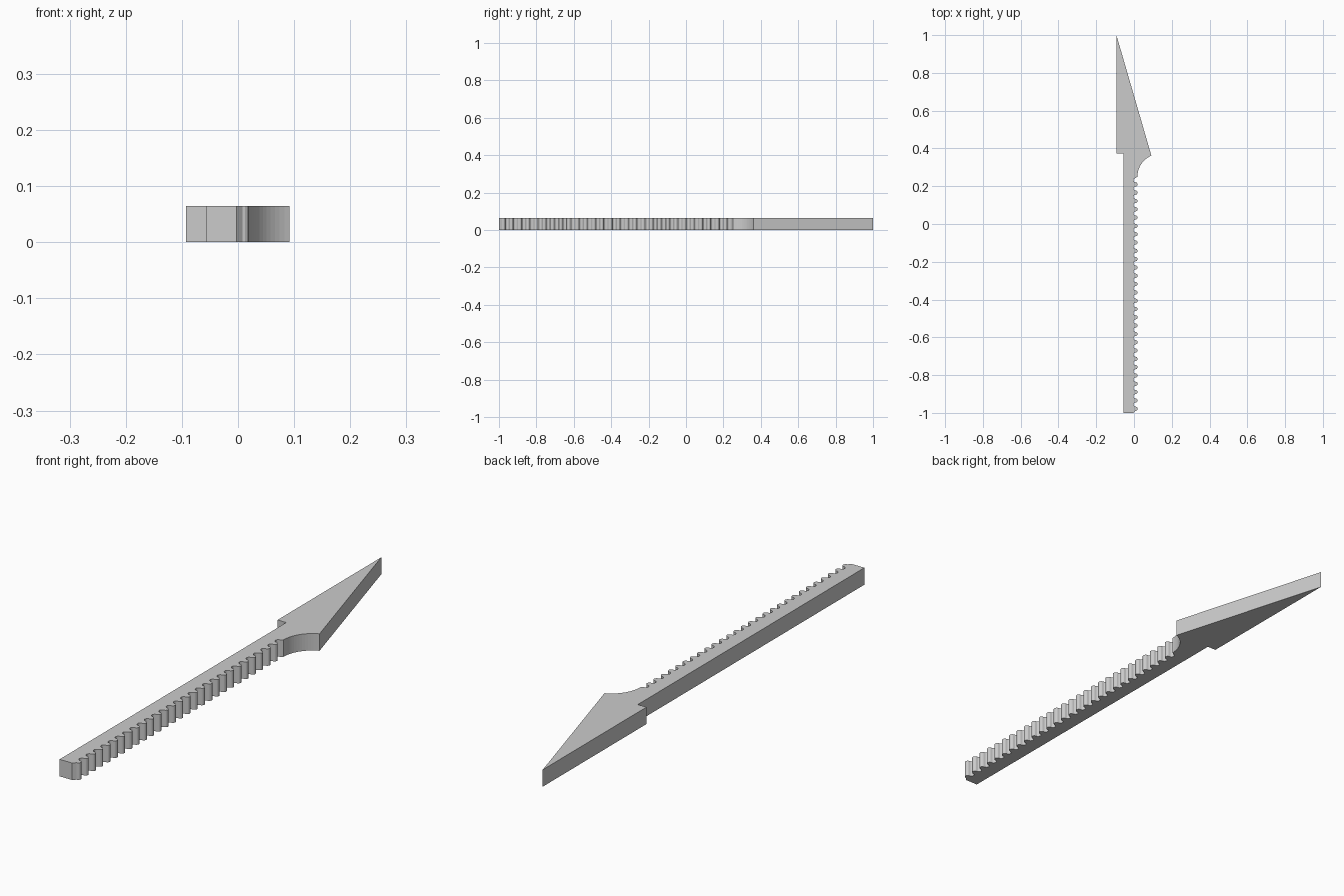
import bpy, bmesh
from math import sin, cos, pi, atan2

if "Cube" in bpy.data.objects:
    bpy.data.objects.remove(bpy.data.objects["Cube"])

HEIGHT = 0.065
PITCH, TEETH = 0.044, 28
R = PITCH / 4


def arc(cx, cy, r, a0, a1, n):
    return [(cx + r * cos(a0 + (a1 - a0) * i / n),
             cy + r * sin(a0 + (a1 - a0) * i / n)) for i in range(n + 1)]


# straight back and first corner of the handle
profile = [(-0.093, 1.0), (-0.093, 0.372), (-0.056, 0.372), (-0.056, -1.0), (-0.003, -1.0)]

# rounded teeth: alternating bump and valley half circles
for k in range(TEETH):
    y = -0.978 + k * PITCH
    profile += arc(0.008, y, R, -pi / 2, pi / 2, 8)
    profile += arc(0.008, y + PITCH / 2, R, -pi / 2, -3 * pi / 2, 8)[1:-1]
profile.append((0.008, -0.978 + (TEETH - 0.25) * PITCH))

# concave neck sweeping out to the blade heel
rad, cx, cy = 0.1218, 0.1398, 0.25
profile += arc(cx, cy, rad, pi, atan2(0.362 - cy, 0.092 - cx), 14)

# extrude the outline to a flat bar
bm = bmesh.new()
face = bm.faces.new([bm.verts.new((x, y, 0)) for x, y in profile])
ext = bmesh.ops.extrude_face_region(bm, geom=[face])
bmesh.ops.translate(bm, vec=(0, 0, HEIGHT),
                    verts=[v for v in ext["geom"] if isinstance(v, bmesh.types.BMVert)])
bmesh.ops.recalc_face_normals(bm, faces=bm.faces)
bmesh.ops.triangulate(bm, faces=[f for f in bm.faces if len(f.verts) > 4])
mesh = bpy.data.meshes.new("toothed_blade")
bm.to_mesh(mesh)
bm.free()
obj = bpy.data.objects.new("toothed_blade", mesh)
bpy.context.collection.objects.link(obj)
